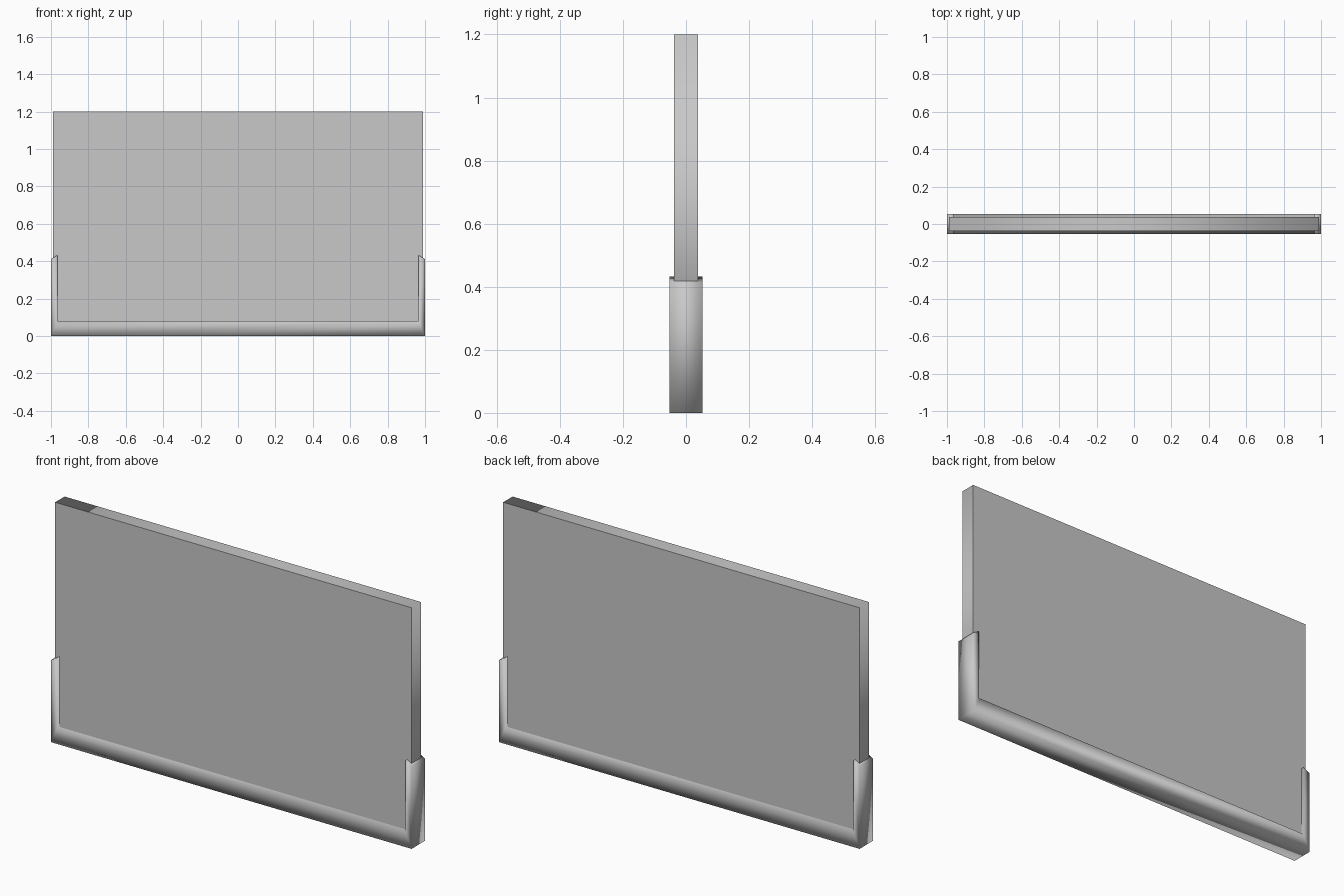
import bpy
import bmesh

cube = bpy.data.objects.get("Cube")
if cube:
    bpy.data.objects.remove(cube, do_unlink=True)

# One grey for both parts
grey = bpy.data.materials.new("plain_grey")
grey.use_nodes = True
colour = (0.58, 0.58, 0.58, 1)
grey.diffuse_color = colour
grey.node_tree.nodes["Principled BSDF"].inputs["Base Color"].default_value = colour


def make_object(name, bm):
    bmesh.ops.recalc_face_normals(bm, faces=bm.faces)
    for face in bm.faces:
        face.smooth = True
    mesh = bpy.data.meshes.new(name)
    bm.to_mesh(mesh)
    bm.free()
    mesh.materials.append(grey)
    obj = bpy.data.objects.new(name, mesh)
    bpy.context.collection.objects.link(obj)
    return obj


# Upright panel: crisp front and back, softly shaded rim
half_w, half_d, low, high = 0.988, 0.0375, 0.03, 1.2
bm = bmesh.new()
bmesh.ops.create_cube(bm, size=1)
for v in bm.verts:
    v.co.x *= 2 * half_w
    v.co.y *= 2 * half_d
    v.co.z = high if v.co.z > 0 else low
for edge in bm.edges:
    if any(abs(f.normal.y) > 0.9 for f in edge.link_faces):
        edge.smooth = False
make_object("panel", bm)

# U-shaped holder around the lower edge, with mitred corners and sloped post tops
depth = 0.053
outer = [(-1, 0.412), (-1, 0), (1, 0), (1, 0.412)]
inner = [(-0.965, 0.432), (-0.965, 0.08), (0.965, 0.08), (0.965, 0.432)]
bm = bmesh.new()
rings = [[bm.verts.new((x, y, z)) for x, z in line]
         for line, y in ((outer, -depth), (inner, -depth), (inner, depth), (outer, depth))]
for k in range(4):
    a, b = rings[k], rings[(k + 1) % 4]
    for i in range(3):
        bm.faces.new((a[i], a[i + 1], b[i + 1], b[i]))
for end in (0, 3):
    bm.faces.new([ring[end] for ring in rings])
make_object("lower_frame", bm)
